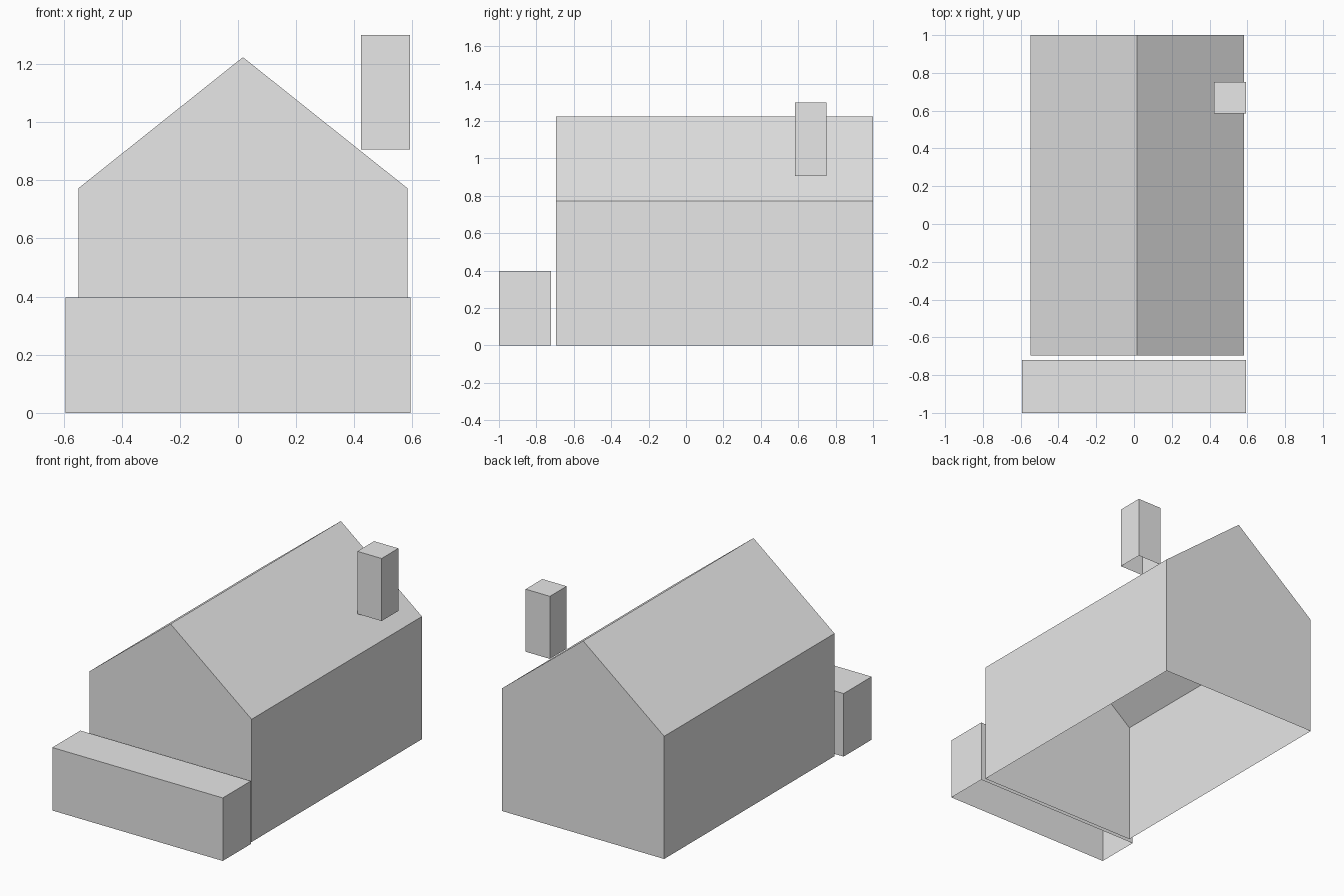
import bpy
import bmesh

cube = bpy.data.objects.get("Cube")
if cube:
    bpy.data.objects.remove(cube, do_unlink=True)

# One plain grey for the whole building
grey = bpy.data.materials.new("plain grey")
grey.use_nodes = True
colour = (0.8, 0.8, 0.8, 1)
grey.diffuse_color = colour
grey.node_tree.nodes["Principled BSDF"].inputs["Base Color"].default_value = colour


def shell(name, profile, y_front, y_back):
    """Extrude an x-z profile along y; the open profile leaves the underside open."""
    bm = bmesh.new()
    front = [bm.verts.new((x, y_front, z)) for x, z in profile]
    back = [bm.verts.new((x, y_back, z)) for x, z in profile]
    bm.faces.new(front)
    bm.faces.new(back[::-1])
    for i in range(len(profile) - 1):
        bm.faces.new((front[i + 1], front[i], back[i], back[i + 1]))
    bm.normal_update()
    # The profile runs left to right over the top, so turn all faces outward
    if bm.faces[:][0].normal.y > 0:
        bmesh.ops.reverse_faces(bm, faces=bm.faces[:])
    mesh = bpy.data.meshes.new(name)
    bm.to_mesh(mesh)
    bm.free()
    mesh.materials.append(grey)
    obj = bpy.data.objects.new(name, mesh)
    bpy.context.collection.objects.link(obj)
    return obj


def open_box(name, x0, x1, y0, y1, z0, z1):
    return shell(name, [(x0, z0), (x0, z1), (x1, z1), (x1, z0)], y0, y1)


# Gabled main house
left, right, eave, ridge = -0.548, 0.582, 0.773, 1.223
middle = (left + right) / 2
shell("house_body",
      [(left, 0), (left, eave), (middle, ridge), (right, eave), (right, 0)],
      -0.696, 1.0)

# Low block across the front
open_box("front_block", -0.594, 0.594, -1.0, -0.721, 0, 0.397)

# Chimney above the roof slope
open_box("chimney", 0.423, 0.592, 0.584, 0.751, 0.906, 1.3)
